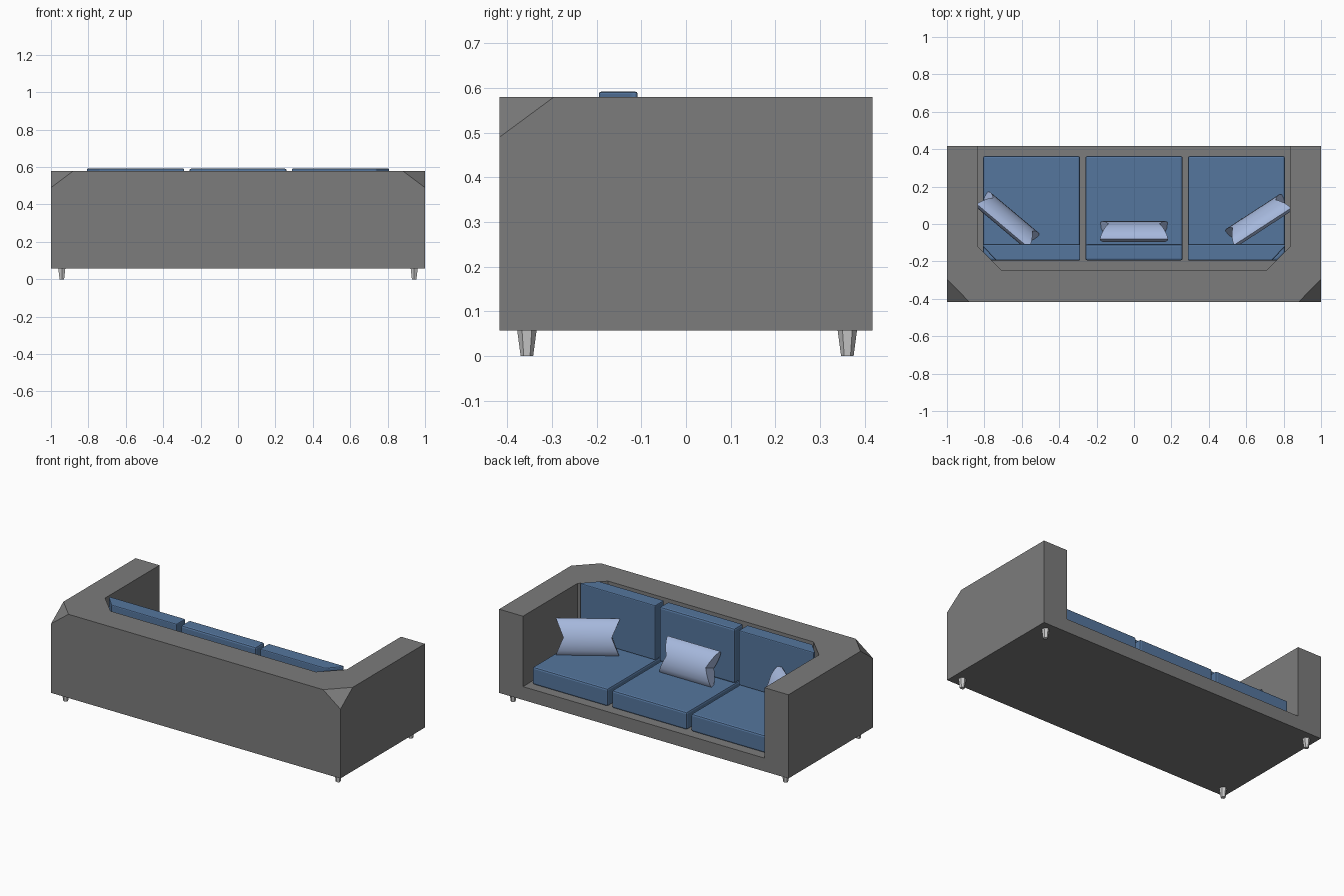
import bpy, bmesh, math
from mathutils import Vector, Matrix

if "Cube" in bpy.data.objects:
    bpy.data.objects.remove(bpy.data.objects["Cube"])


def material(name, rgb):
    m = bpy.data.materials.new(name)
    m.diffuse_color = (*rgb, 1)
    m.use_nodes = True
    m.node_tree.nodes["Principled BSDF"].inputs["Base Color"].default_value = m.diffuse_color
    return m


FABRIC = material("grey_fabric", (0.2, 0.2, 0.2))
BLUE = material("blue_fabric", (0.09, 0.18, 0.34))
PALE = material("pale_blue_fabric", (0.38, 0.48, 0.72))


def finish(name, bm, mat=None):
    bmesh.ops.recalc_face_normals(bm, faces=bm.faces)
    me = bpy.data.meshes.new(name)
    bm.to_mesh(me)
    bm.free()
    ob = bpy.data.objects.new(name, me)
    bpy.context.collection.objects.link(ob)
    if mat:
        me.materials.append(mat)
    return ob


def prism(outline, z0, z1):
    """Extrude a plan outline from z0 up to z1."""
    bm = bmesh.new()
    face = bm.faces.new([bm.verts.new((x, y, z0)) for x, y in outline])
    ext = bmesh.ops.extrude_face_region(bm, geom=[face])
    top = [v for v in ext["geom"] if isinstance(v, bmesh.types.BMVert)]
    bmesh.ops.translate(bm, verts=top, vec=(0, 0, z1 - z0))
    return bm


# U-shaped back and arms, inner corners angled
right = [(1, -0.417), (1, 0.417), (0.835, 0.417), (0.835, -0.12), (0.71, -0.245)]
frame = prism(right + [(-x, y) for x, y in reversed(right)], 0.057, 0.58)
# slice off the two outer top corners at the back
for s in (-1, 1):
    a, b, c = Vector((s * 0.88, -0.417, 0.58)), Vector((s, -0.295, 0.58)), Vector((s, -0.417, 0.49))
    n = (b - a).cross(c - a)
    if n.dot(Vector((s, -0.417, 0.58)) - a) < 0:
        n.negate()
    cut = bmesh.ops.bisect_plane(frame, geom=frame.verts[:] + frame.edges[:] + frame.faces[:],
                                 plane_co=a, plane_no=n, clear_outer=True)
    bmesh.ops.contextual_create(frame, geom=[e for e in cut["geom_cut"] if isinstance(e, bmesh.types.BMEdge)])
finish("back_and_arms", frame, FABRIC)

# Seat platform
finish("seat_platform", prism([(-0.85, -0.26), (0.85, -0.26), (0.85, 0.417), (-0.85, 0.417)], 0.057, 0.14), FABRIC)


def cushion(name, side, y0, y1, z0, z1, cx, cy):
    """Cushion block; outer ones (side = -1 or 1) get an angled rear corner."""
    if side == 0:
        pts = [(-0.26, y0), (0.26, y0), (0.26, y1), (-0.26, y1)]
    else:
        pts = [(side * x, y) for x, y in
               [(0.288, y0), (0.808 - cx, y0), (0.808, y0 + cy), (0.808, y1), (0.288, y1)]]
    ob = finish(name, prism(pts, z0, z1), BLUE)
    bev = ob.modifiers.new("soft_edges", "BEVEL")
    bev.width = 0.011
    bev.segments = 2
    return ob


# Three seat cushions and three back cushions
for side, label in ((-1, "left"), (0, "middle"), (1, "right")):
    cushion("seat_cushion_" + label, side, -0.195, 0.363, 0.14, 0.25, 0.04, 0.04)
    cushion("back_cushion_" + label, side, -0.195, -0.108, 0.25, 0.592, 0.07, 0.075)


def pillow(name, x, y, turn):
    """Lens-section pillow with ends pinched in between the corners."""
    bm = bmesh.new()
    n, half_h, half_t = 8, 0.108, 0.045
    loop = []
    for i in range(2 * n):
        a = math.pi * i / n
        v, t = math.cos(a), math.sin(a)
        loop.append((v, half_t * t * abs(t) ** 0.3))
    rings = []
    for u in (-1, 1):
        rings.append([bm.verts.new((u * (0.182 - 0.045 * (1 - abs(v))), t, v * half_h)) for v, t in loop])
    m = 2 * n
    for i in range(m):
        j = (i + 1) % m
        bm.faces.new((rings[0][i], rings[0][j], rings[1][j], rings[1][i]))
    # end caps as strips across the lens
    for r in rings:
        bm.faces.new((r[0], r[1], r[m - 1]))
        bm.faces.new((r[n], r[n - 1], r[n + 1]))
        for i in range(1, n - 1):
            bm.faces.new((r[i], r[i + 1], r[m - i - 1], r[m - i]))
    ob = finish(name, bm, PALE)
    ob.data.transform(Matrix.Translation((x, y, 0.342)) @ Matrix.Rotation(math.radians(turn), 4, "Z")
                      @ Matrix.Rotation(math.radians(22), 4, "X"))
    bpy.ops.object.select_all(action="DESELECT")
    ob.select_set(True)
    bpy.context.view_layer.objects.active = ob
    bpy.ops.object.shade_smooth_by_angle(angle=math.radians(35))


pillow("pillow_left", -0.675, 0.02, -40)
pillow("pillow_middle", 0, -0.04, 0)
pillow("pillow_right", 0.665, 0.02, 33)

# Four tapered legs
for sx in (-1, 1):
    for y, label in ((-0.356, "back"), (0.361, "front")):
        bm = bmesh.new()
        bmesh.ops.create_cone(bm, cap_ends=True, segments=6, radius1=0.014, radius2=0.022, depth=0.06,
                              matrix=Matrix.Translation((sx * 0.942, y, 0.03)))
        finish(f"{label}_leg_{'left' if sx < 0 else 'right'}", bm)
